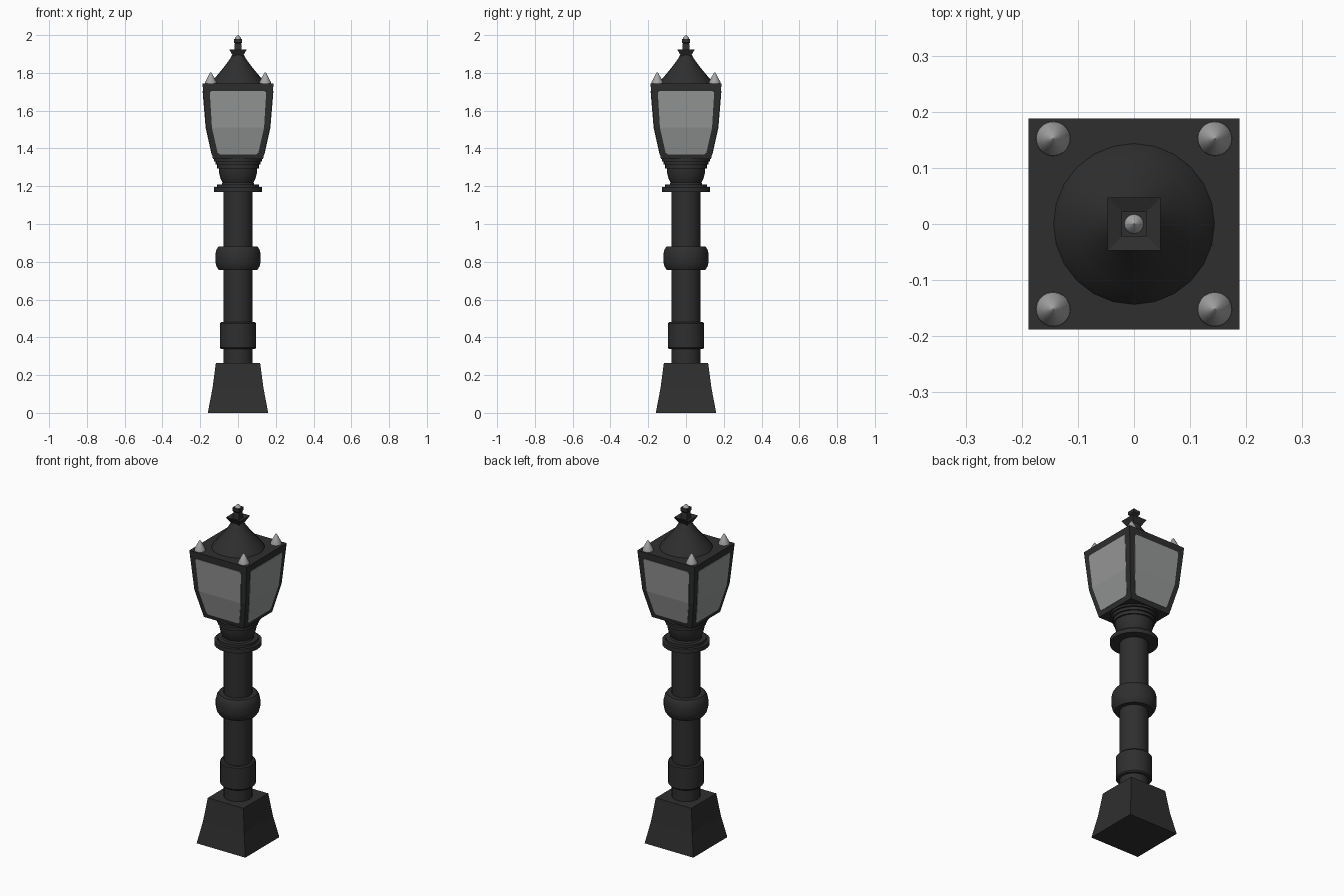
import bpy, bmesh, math

if "Cube" in bpy.data.objects:
    bpy.data.objects.remove(bpy.data.objects["Cube"])


def material(name, rgb):
    m = bpy.data.materials.new(name)
    m.diffuse_color = (*rgb, 1)
    m.use_nodes = True
    m.node_tree.nodes["Principled BSDF"].inputs["Base Color"].default_value = m.diffuse_color
    return m


IRON = material("dark_iron", (0.028, 0.028, 0.028))
GLASS = material("grey_glass", (0.30, 0.31, 0.305))
SILVER = material("light_grey_metal", (0.38, 0.38, 0.38))


def finish(bm, name, mat, smooth=True):
    me = bpy.data.meshes.new(name)
    bm.to_mesh(me)
    bm.free()
    ob = bpy.data.objects.new(name, me)
    bpy.context.collection.objects.link(ob)
    me.materials.append(mat)
    if smooth:
        bpy.ops.object.select_all(action='DESELECT')
        ob.select_set(True)
        bpy.context.view_layer.objects.active = ob
        bpy.ops.object.shade_smooth_by_angle(angle=math.radians(32))
    return ob


def loft(name, profile, mat, sides=32, at=(0, 0)):
    """Stack rings of (radius, z); four sides means half-width instead of radius."""
    bm = bmesh.new()
    k, turn = (math.sqrt(2), math.pi / 4) if sides == 4 else (1, 0)
    rings = []
    for r, z in profile:
        rings.append([bm.verts.new((at[0] + k * r * math.cos(turn + math.tau * i / sides),
                                    at[1] + k * r * math.sin(turn + math.tau * i / sides), z))
                      for i in range(sides)])
    for a, b in zip(rings, rings[1:]):
        for i in range(sides):
            j = (i + 1) % sides
            bm.faces.new((a[i], a[j], b[j], b[i]))
    bm.faces.new(rings[0][::-1])
    bm.faces.new(rings[-1])
    return finish(bm, name, mat, sides != 4)


# Square flared foot
loft("base", [(0.16, 0), (0.135, 0.13), (0.117, 0.265)], IRON, 4)

# Round post with collar and rounded ring
loft("post", [(0.077, 0.25), (0.077, 1.19)], IRON)
loft("lower_collar", [(0.09, 0.338), (0.096, 0.345), (0.096, 0.473), (0.09, 0.48)], IRON)
loft("post_ring", [(0.075, 0.757), (0.102, 0.757), (0.114, 0.775), (0.12, 0.80), (0.12, 0.84),
                   (0.114, 0.865), (0.104, 0.88), (0.075, 0.88)], IRON)

# Stepped flange and cup under the lantern
loft("flange", [(0.128, 1.17), (0.128, 1.195), (0.11, 1.195), (0.11, 1.21),
                (0.086, 1.21), (0.080, 1.228)], IRON)
loft("lantern_cup", [(0.082, 1.22), (0.094, 1.245), (0.101, 1.275), (0.102, 1.295), (0.11, 1.295),
                     (0.11, 1.315), (0.118, 1.315), (0.118, 1.332), (0.128, 1.332),
                     (0.128, 1.35)], IRON)

# Lantern body, square with bent sides
BODY = [(0.132, 1.343), (0.169, 1.51), (0.186, 1.715), (0.188, 1.745)]
loft("lantern_frame", BODY, IRON, 4)


def body_half(z):
    for (r0, z0), (r1, z1) in zip(BODY, BODY[1:]):
        if z <= z1:
            return r0 + (r1 - r0) * (z - z0) / (z1 - z0)
    return BODY[-1][0]


# Glass panes with clipped corners, following the body sides
PANE = [(0.098, 1.369), (0.108, 1.378), (0.138, 1.51), (0.149, 1.695), (0.143, 1.705)]
for n, side in enumerate(("front", "right", "back", "left")):
    bm = bmesh.new()
    c, s = math.cos(n * math.pi / 2), math.sin(n * math.pi / 2)
    rows = []
    for w, z in PANE:
        y = -body_half(z) - 0.001
        rows.append([bm.verts.new((x * c - y * s, x * s + y * c, z)) for x in (-w, w)])
    for a, b in zip(rows, rows[1:]):
        bm.faces.new((a[0], a[1], b[1], b[0]))
    pane = finish(bm, side + "_glass", GLASS, False)
    mod = pane.modifiers.new("thickness", 'SOLIDIFY')
    mod.thickness, mod.offset = 0.003, 0

# Round roof
loft("roof", [(0.145, 1.742), (0.137, 1.757), (0.112, 1.785), (0.075, 1.83), (0.045, 1.87),
              (0.028, 1.9)], IRON, 24)

# Square finial with a grey tip
loft("finial", [(0.024, 1.885), (0.047, 1.925), (0.020, 1.915), (0.017, 1.955), (0.022, 1.962),
                (0.022, 1.98)], IRON, 4)
loft("finial_tip", [(0.018, 1.978), (0.014, 1.988), (0.001, 2.0)], SILVER, 16)

# Corner spikes
for x in (-1, 1):
    for y in (-1, 1):
        loft("corner_spike", [(0.031, 1.742), (0.030, 1.752), (0.016, 1.779), (0.006, 1.798),
                              (0.001, 1.803)], SILVER, 20, (x * 0.144, y * 0.152))
